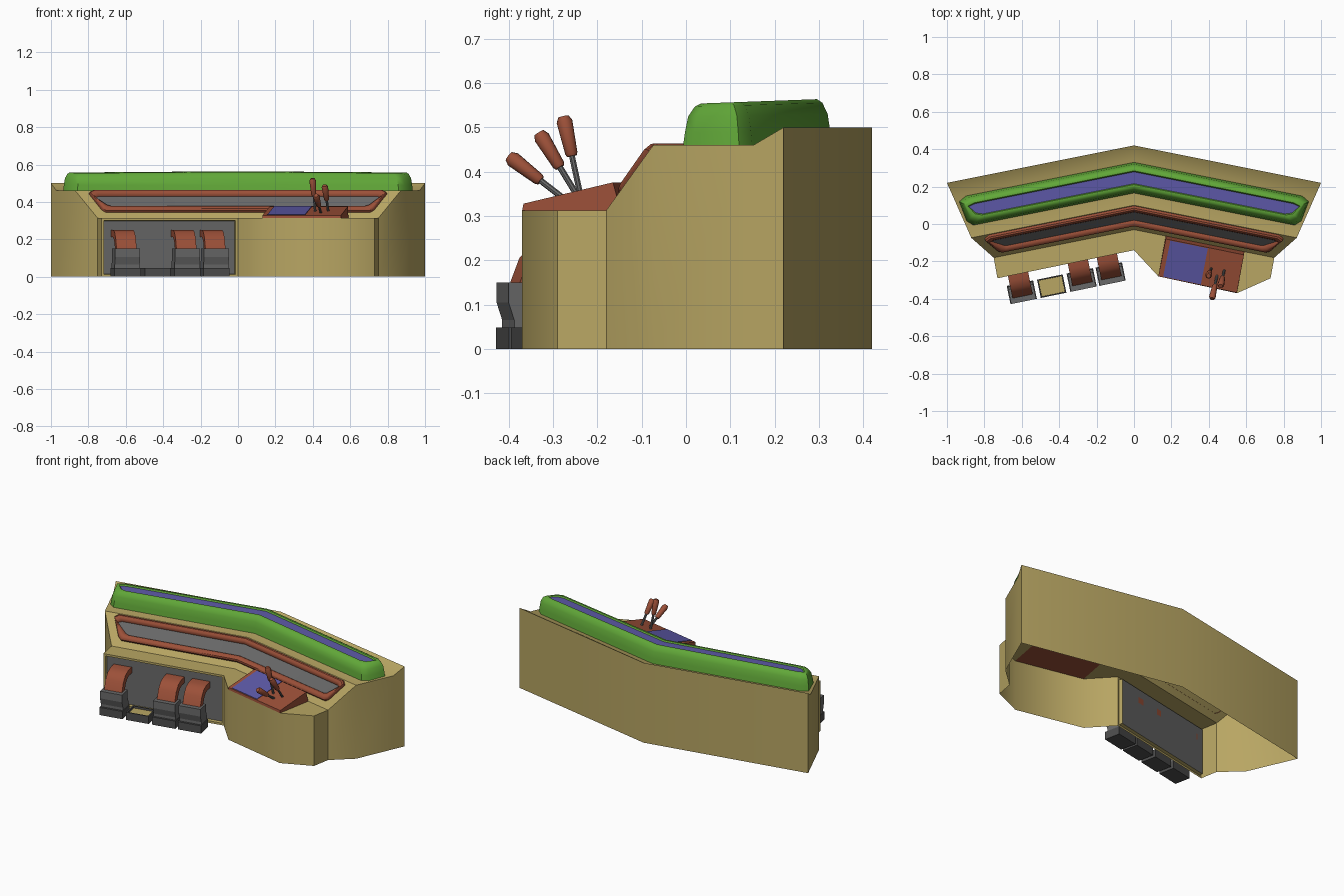
import bpy, bmesh, math
from mathutils import Vector, Matrix

if "Cube" in bpy.data.objects:
    bpy.data.objects.remove(bpy.data.objects["Cube"])


def mat(name, c):
    m = bpy.data.materials.new(name)
    m.diffuse_color = (*c, 1)
    m.use_nodes = True
    m.node_tree.nodes["Principled BSDF"].inputs["Base Color"].default_value = m.diffuse_color
    return m


TAN = mat("tan", (0.48, 0.38, 0.125))
GREEN = mat("green", (0.12, 0.39, 0.04))
RED = mat("rust_red", (0.33, 0.08, 0.04))
BLUE = mat("blue", (0.11, 0.10, 0.39))
GREY = mat("grey", (0.14, 0.14, 0.14))
DARK = mat("dark_grey", (0.075, 0.075, 0.075))


def finish(name, bm, mats, smooth=None):
    me = bpy.data.meshes.new(name)
    bm.to_mesh(me)
    bm.free()
    for m in mats:
        me.materials.append(m)
    ob = bpy.data.objects.new(name, me)
    bpy.context.collection.objects.link(ob)
    if smooth:
        bpy.ops.object.select_all(action='DESELECT')
        ob.select_set(True)
        bpy.context.view_layer.objects.active = ob
        bpy.ops.object.shade_smooth_by_angle(angle=math.radians(smooth))
    return ob


def fix(bm):
    bmesh.ops.recalc_face_normals(bm, faces=bm.faces[:])


# Body shell, open underneath
ZD = 0.313
bm = bmesh.new()
cache = {}


def V(x, y, z):
    k = (x, y, z)
    if k not in cache:
        cache[k] = bm.verts.new(k)
    return cache[k]


def F(*pts):
    return bm.faces.new([V(*p) for p in pts])


rows = [(1, .22, .42, .5), (.97, .152, .35, .46), (.87, -.074, .10, .46), (.75, -.18, -.03, ZD)]
A, B, C, D = (.17, -.064, ZD), (.59, -.148, ZD), (.55, -.37, ZD), (.13, -.28, ZD)
for s in (-1, 1):
    for (x0, y0, c0, z0), (x1, y1, c1, z1) in zip(rows, rows[1:]):
        extra = [A, B] if s > 0 and z1 == ZD else []
        F((0, c0, z0), (0, c1, z1), *extra, (s * x1, y1, z1), (s * x0, y0, z0))
mid, mid_back = (0, -.14, ZD), (0, -.03, ZD)
left, right = (-.73, -.29, ZD), (.73, -.29, ZD)
F(mid_back, mid, left, (-.75, -.18, ZD))
F(mid_back, A, D, mid)
F(B, (.75, -.18, ZD), right, C)
# Outer walls down to the ground
rim = [(0, .42, .5)] + [(x, y, z) for x, y, _, z in rows] + [right, C, D, mid, left]
rim += [(-x, y, z) for x, y, _, z in reversed(rows)]
for i, p in enumerate(rim):
    q = rim[(i + 1) % len(rim)]
    f = F(p, q, (q[0], q[1], 0), (p[0], p[1], 0))
    if p == mid:
        front = f
fix(bm)
# Recessed grey kick panel
bmesh.ops.inset_individual(bm, faces=[front], thickness=.018)
bmesh.ops.inset_individual(bm, faces=[front], thickness=.003, depth=-.02)
front.material_index = 1
finish("dashboard_body", bm, [TAN, GREY], 37)


# V-shaped rims: a half outline in (x, w), inset and lifted in steps, mirrored
def v_rim(name, half, steps, place, mats):
    bm = bmesh.new()
    outline = half + [(-x, w) for x, w in reversed(half[1:-1])]
    hi, lo = half[0][1], half[-1][1]
    c, h = (hi + lo) / 2, (hi - lo) / 2
    loops = []
    for t, d in steps:
        loop = []
        for x, w in outline:
            x -= math.copysign(t, x) if x else 0
            loop.append(bm.verts.new(place(x, c + (w - c) * (1 - t / h), d)))
        loops.append(loop)
    n = len(outline)
    for a, b in zip(loops, loops[1:]):
        for i in range(n):
            j = (i + 1) % n
            bm.faces.new((a[i], a[j], b[j], b[i]))
    k = len(half)
    top = loops[-1]
    for f in (top[:k], top[k - 1:] + top[:1]):
        bm.faces.new(f).material_index = 1
    fix(bm)
    if sum((f.normal.z for f in bm.faces if f.material_index == 1)) < 0:
        bmesh.ops.reverse_faces(bm, faces=bm.faces[:])
    return finish(name, bm, mats, 40)


# Green padded bar with blue strip
v_rim("padded_top_bar",
      [(0, .33), (.90, .33), (.935, .307), (.895, .195), (.86, .165), (0, .165)],
      [(0, .455), (.004, .49), (.010, .525), (.022, .546), (.034, .553), (.046, .553), (.051, .546)],
      lambda x, w, d: (x, w - .2 * abs(x), d + max(0, d - .5) * (w - .2 * abs(x)) * .7),
      [GREEN, BLUE])

# Red instrument frame with grey panel on the sloping face
v_rim("instrument_frame",
      [(0, .457), (.775, .457), (.797, .442), (.728, .355), (.706, .343), (0, .343)],
      [(0, -.004), (.002, .014), (.008, .021), (.018, .021), (.027, .013), (.030, .003)],
      lambda x, w, d: (x, -.03 + (w - ZD) * .884 - .2 * abs(x) - .755 * d, w + .655 * d),
      [RED, GREY])


# Generic six-sided block from a bottom and a top quad
def block(name, bottom, top, m):
    bm = bmesh.new()
    b = [bm.verts.new(p) for p in bottom]
    t = [bm.verts.new(p) for p in top]
    bm.faces.new(b)
    bm.faces.new(t)
    for i in range(4):
        j = (i + 1) % 4
        bm.faces.new((b[i], b[j], t[j], t[i]))
    fix(bm)
    return finish(name, bm, [m])


# Wedge console on the right with a blue screen
base = [Vector(p) for p in (D, C, B, A)]
tops = [Vector((.13, -.28, .328)), Vector((.55, -.367, .328)),
        Vector((.588, -.165, .376)), Vector((.17, -.08, .376))]
block("control_wedge", base, tops, RED)


def on_wedge(u, v, dz=0):
    p = tops[0].lerp(tops[1], u).lerp(tops[3].lerp(tops[2], u), v)
    return p + Vector((0, 0, dz))


uv = [(.06, .02), (.54, .02), (.54, .98), (.06, .98)]
block("control_screen", [on_wedge(u, v, -.002) for u, v in uv],
      [on_wedge(u, v, .003) for u, v in uv], BLUE)


# Round bar along an axis from (distance, radius) pairs
def turned(name, start, axis, prof, m, sides=10):
    bm = bmesh.new()
    rot = Vector(axis).to_track_quat('Z', 'Y')
    loops = []
    for d, r in prof:
        loops.append([bm.verts.new(Vector(start) + rot @ Vector((
            r * math.cos(2 * math.pi * i / sides), r * math.sin(2 * math.pi * i / sides), d)))
            for i in range(sides)])
    for a, b in zip(loops, loops[1:]):
        for i in range(sides):
            j = (i + 1) % sides
            bm.faces.new((a[i], a[j], b[j], b[i]))
    bm.faces.new(loops[0])
    bm.faces.new(loops[-1])
    fix(bm)
    finish(name, bm, [m], 40)


# Three levers
levers = [((.413, -.238, .345), (.398, -.277, .525)),
          ((.483, -.245, .345), (.463, -.332, .488)),
          ((.445, -.270, .335), (.417, -.400, .435))]
for i, (a, b) in enumerate(levers):
    ax = Vector(b) - Vector(a)
    L = ax.length
    turned(f"lever_shaft_{i}", a, ax, [(0, .007), (L - .08, .007)], GREY, 8)
    turned(f"lever_handle_{i}", a, ax,
           [(L - .092, .011), (L - .085, .014), (L - .012, .018), (L, .012)], RED)

# Pedals, in a frame following the left front wall
U = Vector((.9796, .2010, 0))
W = Vector((-.2010, .9796, 0))


def extrude(name, x, profile, half, m, smooth=None):
    o = Vector((x, -.14 + .2055 * x, 0))
    bm = bmesh.new()
    f = bm.faces.new([bm.verts.new(o - U * half + W * v + Vector((0, 0, z))) for v, z in profile])
    r = bmesh.ops.extrude_face_region(bm, geom=[f])
    bmesh.ops.translate(bm, verts=[g for g in r['geom'] if isinstance(g, bmesh.types.BMVert)],
                        vec=U * half * 2)
    fix(bm)
    return bm if name is None else finish(name, bm, [m], smooth)


box = [(-.15, 0), (-.15, .048), (-.05, .048), (-.05, 0)]
holder = [(-.15, .15), (-.15, .105), (-.137, .065), (-.137, .046), (-.055, .046), (-.055, .065),
          (-.07, .105), (-.07, .15)]
arch = [(.02, .25), (-.03, .25), (-.07, .238), (-.10, .205), (-.125, .14),
        (-.085, .14), (-.065, .185), (-.045, .205), (-.02, .213), (.02, .213)]
for i, x in enumerate((-.62, -.46, -.30, -.145)):
    if i == 1:
        # Empty base with a tan inset top
        bm = extrude(None, x, box, .07, DARK)
        top = max(bm.faces, key=lambda f: f.calc_center_median().z)
        bmesh.ops.inset_individual(bm, faces=[top], thickness=.009)
        bmesh.ops.inset_individual(bm, faces=[top], thickness=.001, depth=-.012)
        top.material_index = 1
        finish("empty_pedal_base", bm, [DARK, TAN])
        continue
    extrude(f"pedal_base_{i}", x, box, .072, DARK)
    extrude(f"pedal_holder_{i}", x, holder, .068, GREY)
    extrude(f"pedal_{i}", x, arch, .055, RED, 40)
